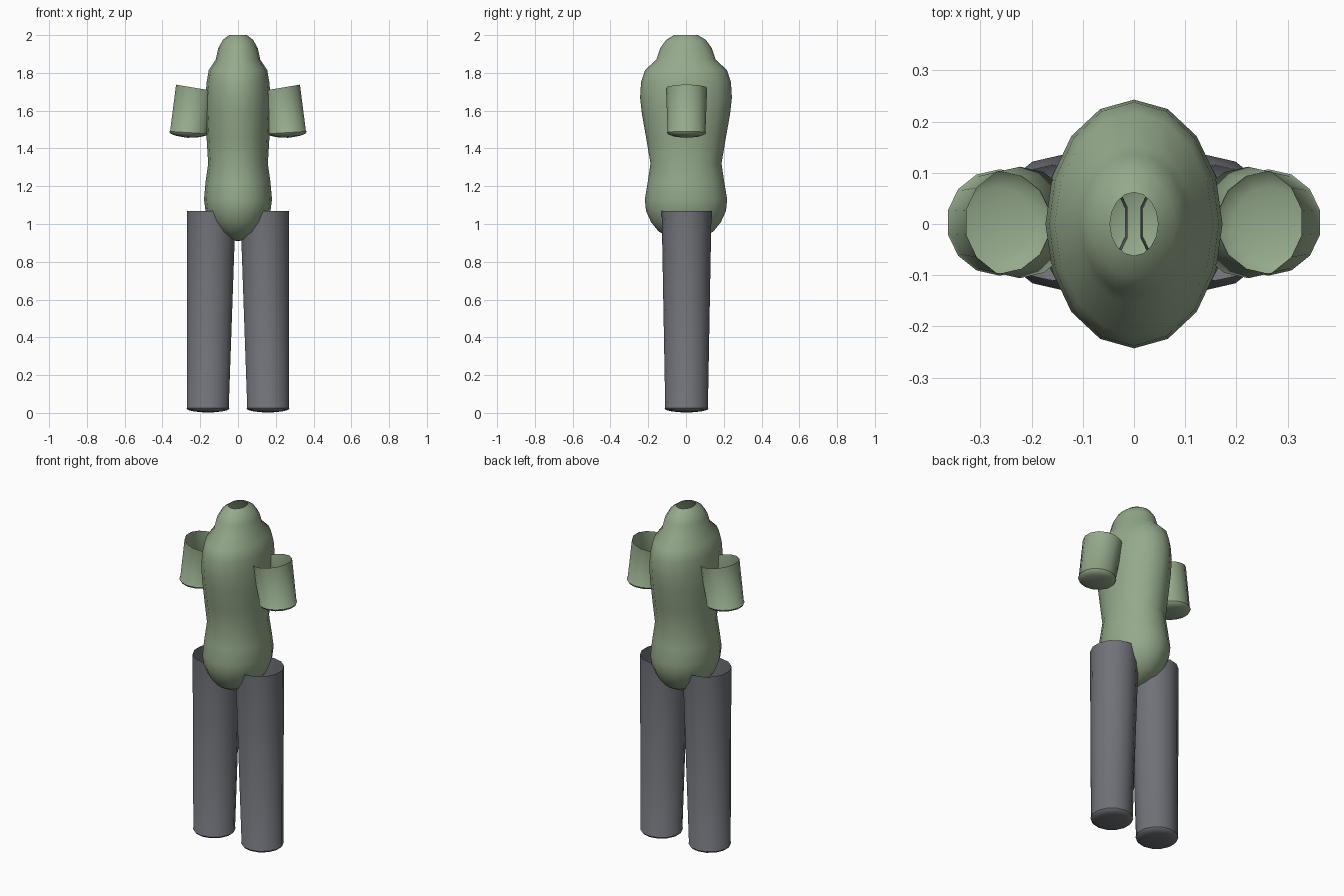
import bpy, bmesh, math
from mathutils import Vector

if "Cube" in bpy.data.objects:
    bpy.data.objects.remove(bpy.data.objects["Cube"])


def material(name, color):
    m = bpy.data.materials.new(name)
    m.diffuse_color = (*color, 1)
    m.use_nodes = True
    m.node_tree.nodes["Principled BSDF"].inputs["Base Color"].default_value = m.diffuse_color
    return m


GREEN = material("sage green", (0.30, 0.40, 0.26))
GREY = material("slate grey", (0.16, 0.168, 0.19))


def loft(name, rings, sides, mat, phase=0.0):
    """Skin elliptical rings (centre, rx, ry, tilt), open at the first ring,
    closed with a fan at the last ring."""
    bm = bmesh.new()
    loops = []
    for c, rx, ry, tilt in rings:
        loop = []
        for i in range(sides):
            a = 2 * math.pi * (i + phase) / sides
            x, y = rx * math.cos(a), ry * math.sin(a)
            loop.append(bm.verts.new(Vector(c) + Vector((x * math.cos(tilt), y, x * math.sin(tilt)))))
        loops.append(loop)
    for a, b in zip(loops, loops[1:]):
        for i in range(sides):
            j = (i + 1) % sides
            bm.faces.new((a[i], b[i], b[j], a[j]))
    c, rx, ry, tilt = rings[-1]
    drop = Vector((math.sin(tilt), 0, -math.cos(tilt))) * 0.003
    tip = bm.verts.new(Vector(c) + drop)
    for i in range(sides):
        bm.faces.new((loops[-1][i], tip, loops[-1][(i + 1) % sides]))
    bm.normal_update()
    me = bpy.data.meshes.new(name)
    bm.to_mesh(me)
    bm.free()
    me.materials.append(mat)
    ob = bpy.data.objects.new(name, me)
    bpy.context.collection.objects.link(ob)
    bpy.ops.object.select_all(action='DESELECT')
    ob.select_set(True)
    bpy.context.view_layer.objects.active = ob
    bpy.ops.object.shade_smooth_by_angle(angle=math.radians(50))
    return ob


# torso and neck: one flowing shell, open at the neck
torso = [(2.0, .047, .062), (1.975, .08, .105), (1.93, .105, .137), (1.87, .118, .157),
         (1.815, .155, .217), (1.75, .166, .238), (1.67, .173, .243), (1.58, .172, .233),
         (1.45, .166, .21), (1.32, .158, .188), (1.22, .172, .203), (1.13, .180, .218),
         (1.07, .172, .212), (1.01, .147, .185), (.96, .11, .145), (.925, .06, .08), (.913, .03, .04)]
loft("torso", [((0, 0, z), rx, ry, 0) for z, rx, ry in torso], 16, GREEN)

for s, side in ((-1, "left"), (1, "right")):
    # short sleeve: tilted open tube with a shallow domed end
    top, end = Vector((.223, .003, 1.72)), Vector((.262, .003, 1.488))
    axis = (end - top).normalized()
    tilt = math.radians(9.5)
    stations = [(top, .109, tilt), (end, .1, .06), (end + axis * .004, .104, .06),
                (end + axis * .014, .098, .06), (end + axis * .024, .07, .06),
                (end + axis * .029, .035, .06)]
    loft(side + "_sleeve",
         [((s * c.x, c.y, c.z), r, r, s * t) for c, r, t in stations], 14, GREEN, .5)

    # trouser leg: tapering open tube with a shallow domed end
    leg = [(1.07, .141, .132), (.03, .159, .113), (.025, .159, .116),
           (.016, .159, .11), (.008, .159, .08), (.004, .159, .04)]
    loft(side + "_leg", [((s * x, .003, z), r, r, 0) for z, x, r in leg], 14, GREY, .5)
